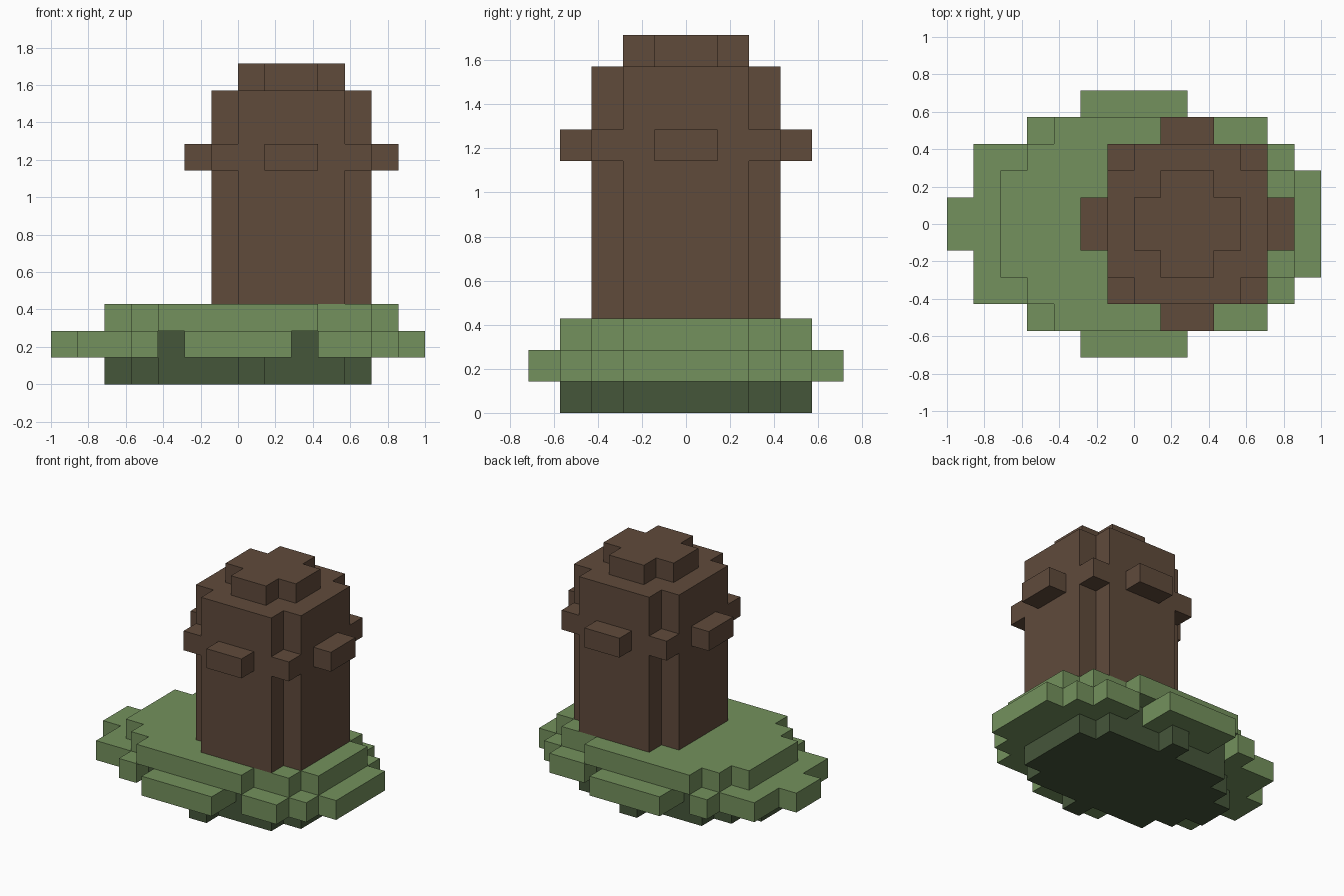
import bpy, bmesh
from mathutils import Vector

cube = bpy.data.objects.get("Cube")
if cube:
    bpy.data.objects.remove(cube, do_unlink=True)

U = 1 / 7  # size of one block


def material(name, rgb):
    m = bpy.data.materials.new(name)
    m.use_nodes = True
    m.diffuse_color = (*rgb, 1)
    node = m.node_tree.nodes["Principled BSDF"]
    node.inputs["Base Color"].default_value = (*rgb, 1)
    node.inputs["Roughness"].default_value = 0.9
    return m


brown = material("brown", (0.117, 0.069, 0.044))
green = material("leaf green", (0.174, 0.283, 0.109))
dark = material("dark green", (0.060, 0.093, 0.042))

filled = {}  # block position -> part name


def slab(part, z0, z1, strips, inner=0):
    """Fill strips (x start, x end, half depth), mirrored in y, beyond the inner depth."""
    for x0, x1, half in strips:
        for x in range(x0, x1):
            for y in range(inner, half):
                for z in range(z0, z1):
                    filled[x, y, z] = part
                    filled[x, -y - 1, z] = part


# Bottom pad
slab("base_pad", 0, 1, [(-5, -4, 1), (-4, -3, 2), (-3, 4, 3), (4, 5, 2), (0, 1, 4)])

# Recessed core behind the leaf tips
slab("leaf_core", 1, 2, [(-3, 3, 3)])

# Ring of leaf tips
slab("leaf_ring", 1, 2, [(-7, -6, 1), (-6, -4, 3), (-4, -3, 4),
                         (3, 5, 4), (5, 6, 3), (6, 7, 2)])
slab("leaf_ring", 1, 2, [(-2, 2, 5)], inner=3)

# Upper leaf
slab("upper_leaf", 2, 3, [(-5, -4, 2), (-4, -3, 3), (-3, 3, 4), (3, 5, 3), (5, 6, 2)])

# Trunk with notched corners, knobbed band and stepped cap
slab("trunk", 3, 11, [(-1, 0, 2), (0, 4, 3), (4, 5, 2)])
slab("trunk", 8, 9, [(-2, -1, 1), (-1, 5, 3), (1, 3, 4), (5, 6, 1)])
slab("trunk", 11, 12, [(0, 4, 1), (1, 3, 2)])


def build(part, mat):
    """Make the exposed block faces of one part and merge the flat ones."""
    bm = bmesh.new()
    for cell in [c for c, p in filled.items() if p == part]:
        centre = Vector(cell) + Vector((0.5, 0.5, 0.5))
        for axis in range(3):
            for sign in (-1, 1):
                n = Vector((0, 0, 0))
                n[axis] = sign
                if tuple(int(a + b) for a, b in zip(cell, n)) in filled:
                    continue
                u = Vector((0, 0, 0))
                u[(axis + 1) % 3] = 1
                v = n.cross(u)
                corners = (-u - v, u - v, u + v, v - u)
                bm.faces.new([bm.verts.new((centre + (n + c) / 2) * U) for c in corners])
    bmesh.ops.remove_doubles(bm, verts=bm.verts, dist=0.001)
    bmesh.ops.dissolve_limit(bm, angle_limit=0.01, verts=bm.verts, edges=bm.edges)
    mesh = bpy.data.meshes.new(part)
    bm.to_mesh(mesh)
    bm.free()
    mesh.materials.append(mat)
    bpy.context.collection.objects.link(bpy.data.objects.new(part, mesh))


for part, mat in (("base_pad", dark), ("leaf_core", dark), ("leaf_ring", green),
                  ("upper_leaf", green), ("trunk", brown)):
    build(part, mat)
